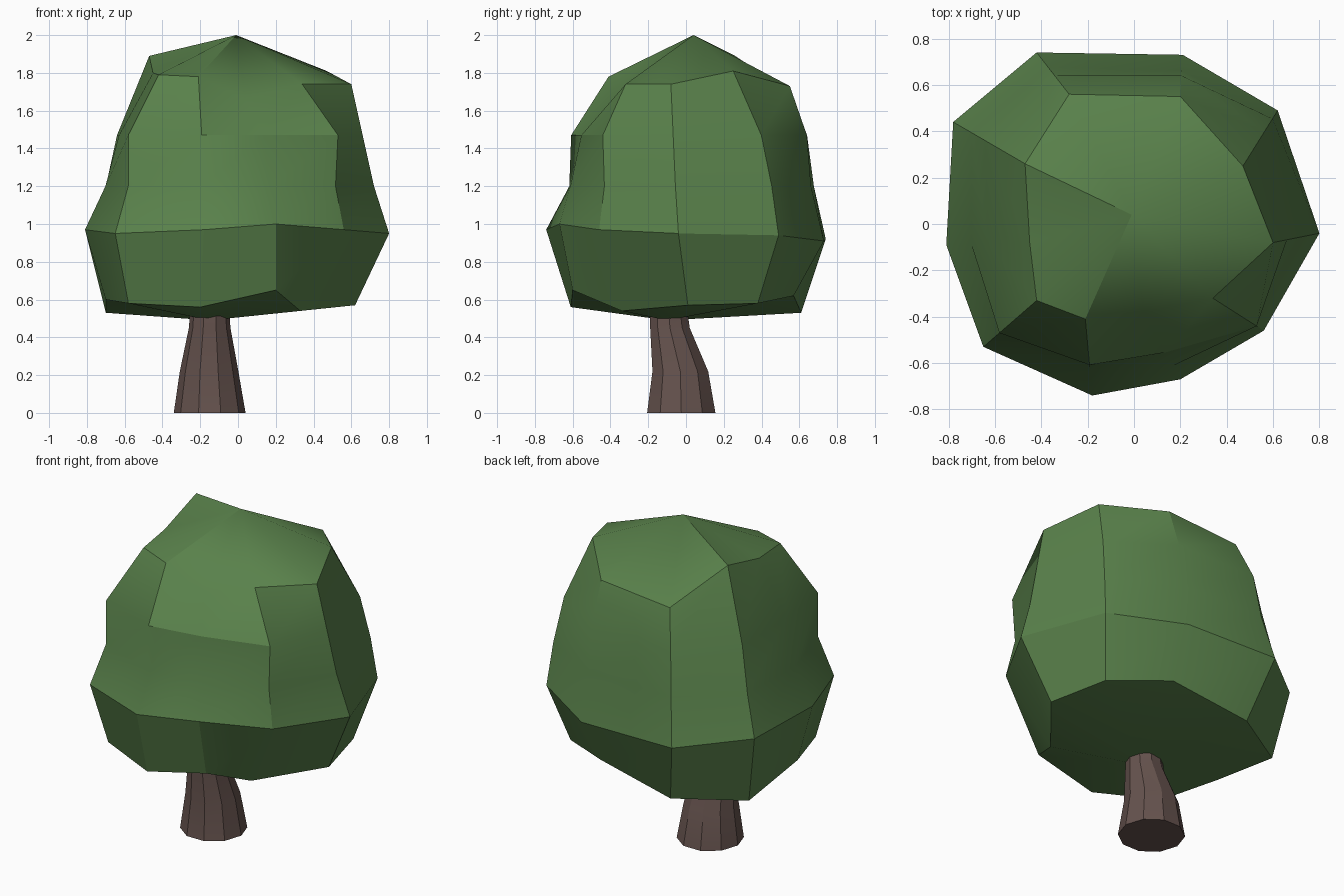
import bpy, bmesh, math
from mathutils import Vector

if "Cube" in bpy.data.objects:
    bpy.data.objects.remove(bpy.data.objects["Cube"])


def paint(obj, name, color):
    mat = bpy.data.materials.new(name)
    mat.diffuse_color = color
    mat.use_nodes = True
    mat.node_tree.nodes["Principled BSDF"].inputs["Base Color"].default_value = mat.diffuse_color
    obj.data.materials.append(mat)


def loft(name, rings, low, high, angle):
    """Skin a stack of rings and close both ends with fans to a point."""
    bm = bmesh.new()
    loops = [[bm.verts.new(p) for p in ring] for ring in rings]
    n = len(rings[0])
    for a, b in zip(loops, loops[1:]):
        for i in range(n):
            j = (i + 1) % n
            bm.faces.new((a[i], a[j], b[j], b[i]))
    for loop, tip in ((loops[0], low), (loops[-1], high)):
        v = bm.verts.new(tip)
        for i in range(n):
            bm.faces.new((loop[i], loop[(i + 1) % n], v))
    bmesh.ops.recalc_face_normals(bm, faces=bm.faces)
    mesh = bpy.data.meshes.new(name)
    bm.to_mesh(mesh)
    bm.free()
    obj = bpy.data.objects.new(name, mesh)
    bpy.context.collection.objects.link(obj)
    bpy.context.view_layer.objects.active = obj
    obj.select_set(True)
    bpy.ops.object.shade_smooth_by_angle(angle=math.radians(angle))
    obj.select_set(False)
    return obj


# Crown: three irregular ten-sided outlines, counterclockwise from +x
shoulder = [(.60, -.08, 1.74), (.47, .25, 1.81), (.20, .55, 1.73), (-.28, .56, 1.69),
            (-.47, .26, 1.89), (-.45, -.08, 1.80), (-.42, -.33, 1.79), (-.21, -.41, 1.78),
            (.04, -.38, 1.66), (.34, -.32, 1.74)]
belly = [(.80, -.04, .95), (.62, .49, .94), (.21, .73, .91), (-.42, .74, .92),
         (-.78, .44, .96), (-.81, -.09, .97), (-.65, -.53, .95), (-.18, -.74, .97),
         (.20, -.67, 1.0), (.56, -.46, .97)]
base = [(.62, .01, .57), (.53, .38, .58), (.19, .57, .62), (-.32, .61, .53),
        (-.70, .38, .53), (-.70, -.10, .60), (-.58, -.45, .58), (-.20, -.61, .56),
        (.20, -.60, .65), (.33, -.34, .54)]

# Outward bulge of the two rings between shoulder and belly
upper_bulge = [.30, .62, .50, .45, .55, .50, .70, .60, .60, .86]
lower_bulge = [.60, .85, .62, .65, .74, .70, .70, .63, .80, .80]


def between(bulge, z):
    ring = []
    for s, b, t in zip(shoulder, belly, bulge):
        p = Vector(s).lerp(Vector(b), t)
        ring.append((p.x, p.y, z))
    return ring


crown = loft("crown", [base, belly, between(lower_bulge, 1.20),
                       between(upper_bulge, 1.47), shoulder],
             (-.15, -.10, .49), (-.01, .04, 2.0), 30)
paint(crown, "leaf_green", (.10, .22, .07, 1))

# Trunk: tapered and leaning ten-sided tube (x, y, z, radius)
sections = [(-.15, -.025, 0, .19), (-.153, -.03, .22, .155),
            (-.15, -.085, .45, .11), (-.15, -.09, .52, .105)]
rings = [[(x + r * math.cos(k * math.tau / 10), y + r * math.sin(k * math.tau / 10), z)
          for k in range(10)] for x, y, z, r in sections]
trunk = loft("trunk", rings, (-.15, -.025, 0), (-.15, -.09, .52), 30)
paint(trunk, "bark_brown", (.13, .085, .075, 1))
